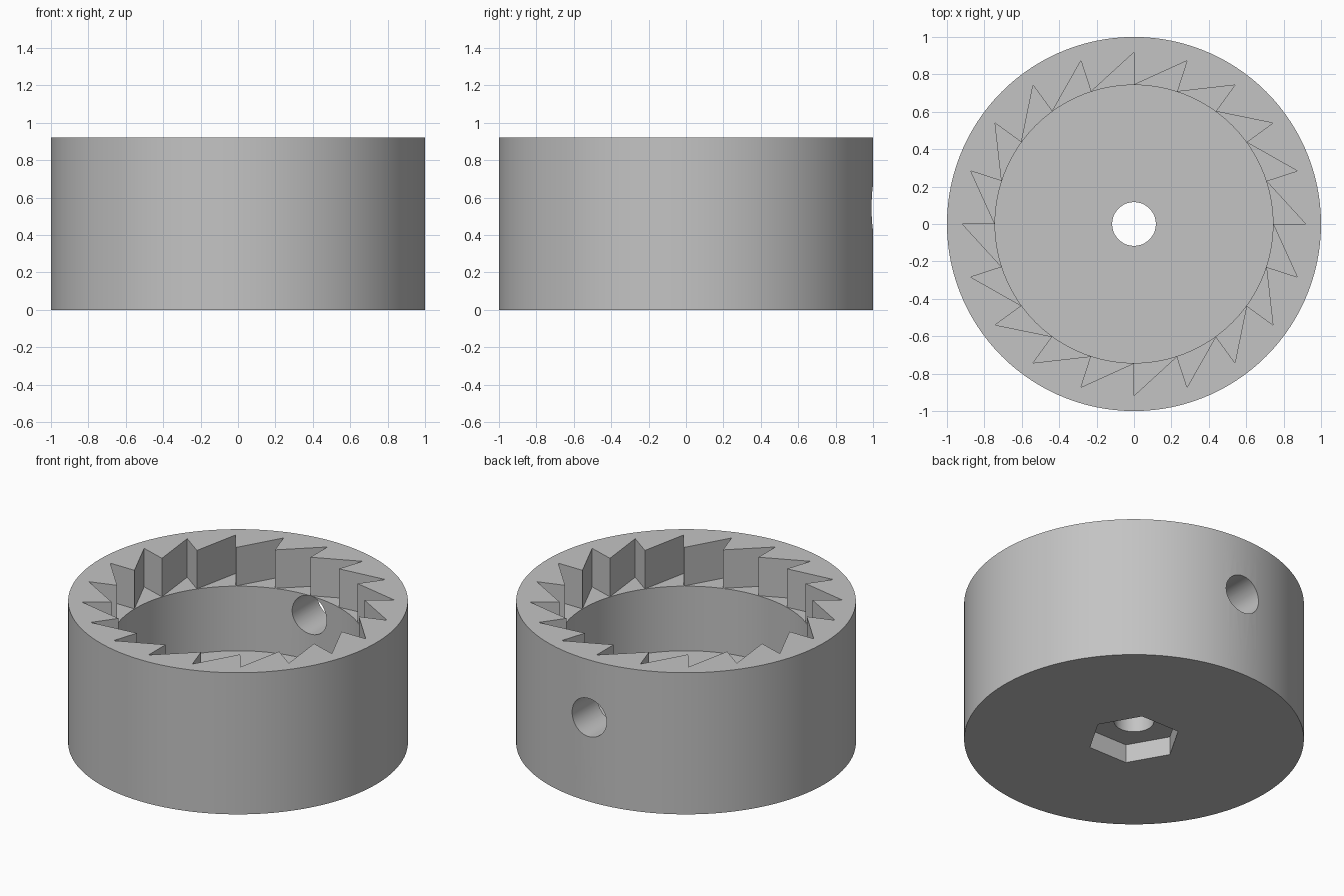
import bpy, bmesh
from math import sin, cos, radians, pi
from mathutils import Matrix

if "Cube" in bpy.data.objects:
    bpy.data.objects.remove(bpy.data.objects["Cube"], do_unlink=True)

HEIGHT = 0.92
FLOOR = 0.25      # top of the solid base
LEDGE = 0.67      # floor of the tooth ring
BORE = 0.743
TEETH = 20

grey = bpy.data.materials.new("plain grey")
grey.use_nodes = True
colour = (0.55, 0.55, 0.55, 1)
grey.diffuse_color = colour
grey.node_tree.nodes["Principled BSDF"].inputs["Base Color"].default_value = colour


def circle(radius, sides):
    return [(radius * cos(2 * pi * i / sides), radius * sin(2 * pi * i / sides))
            for i in range(sides)]


def prism(name, outline, z0, z1, matrix=Matrix()):
    """Extrude a flat outline from z0 to z1, then place it."""
    bm = bmesh.new()
    base = bm.faces.new([bm.verts.new((x, y, z0)) for x, y in outline])
    top = bmesh.ops.extrude_face_region(bm, geom=[base])["geom"]
    verts = [v for v in top if isinstance(v, bmesh.types.BMVert)]
    bmesh.ops.translate(bm, verts=verts, vec=(0, 0, z1 - z0))
    bmesh.ops.recalc_face_normals(bm, faces=bm.faces)
    bmesh.ops.transform(bm, matrix=matrix, verts=bm.verts)
    mesh = bpy.data.meshes.new(name)
    bm.to_mesh(mesh)
    bm.free()
    mesh.materials.append(grey)
    obj = bpy.data.objects.new(name, mesh)
    bpy.context.collection.objects.link(obj)
    return obj


# Slanted teeth: each has one radial side and one long sloping side
tooth_outline = []
for i in range(TEETH):
    a = radians(i * 360 / TEETH)
    for r in (BORE + 0.001, 0.918):
        tooth_outline.append((r * cos(a), r * sin(a)))
# go round clockwise so the slope runs from a root to the next tip
tooth_outline = [p for i in reversed(range(TEETH))
                 for p in (tooth_outline[2 * i + 1], tooth_outline[2 * i])]

# Main drum
housing = prism("ratchet_housing", circle(1, 120), 0, HEIGHT)

# Cutters: bore, tooth ring, axle hole, nut pocket, side hole through the back
side = Matrix.Translation((0, 0, 0.545)) @ Matrix.Rotation(-pi / 2, 4, "X")
cutters = [
    prism("bore_cutter", circle(BORE, 120), FLOOR, 1.1),
    prism("tooth_cutter", tooth_outline, LEDGE, 1.2),
    prism("axle_cutter", circle(0.117, 48), -0.2, 0.5),
    prism("nut_cutter", circle(0.276, 6), -0.1, 0.12),
    prism("side_hole_cutter", circle(0.124, 48), 0.5, 1.2, side),
]

bpy.ops.object.select_all(action="DESELECT")
bpy.context.view_layer.objects.active = housing
housing.select_set(True)
for cutter in cutters:
    cutter.hide_render = True
    mod = housing.modifiers.new(cutter.name, "BOOLEAN")
    mod.operation = "DIFFERENCE"
    mod.solver = "EXACT"
    mod.object = cutter
    bpy.ops.object.modifier_apply(modifier=mod.name)
for cutter in cutters:
    bpy.data.objects.remove(cutter, do_unlink=True)

bpy.ops.object.shade_smooth_by_angle(angle=radians(25))
